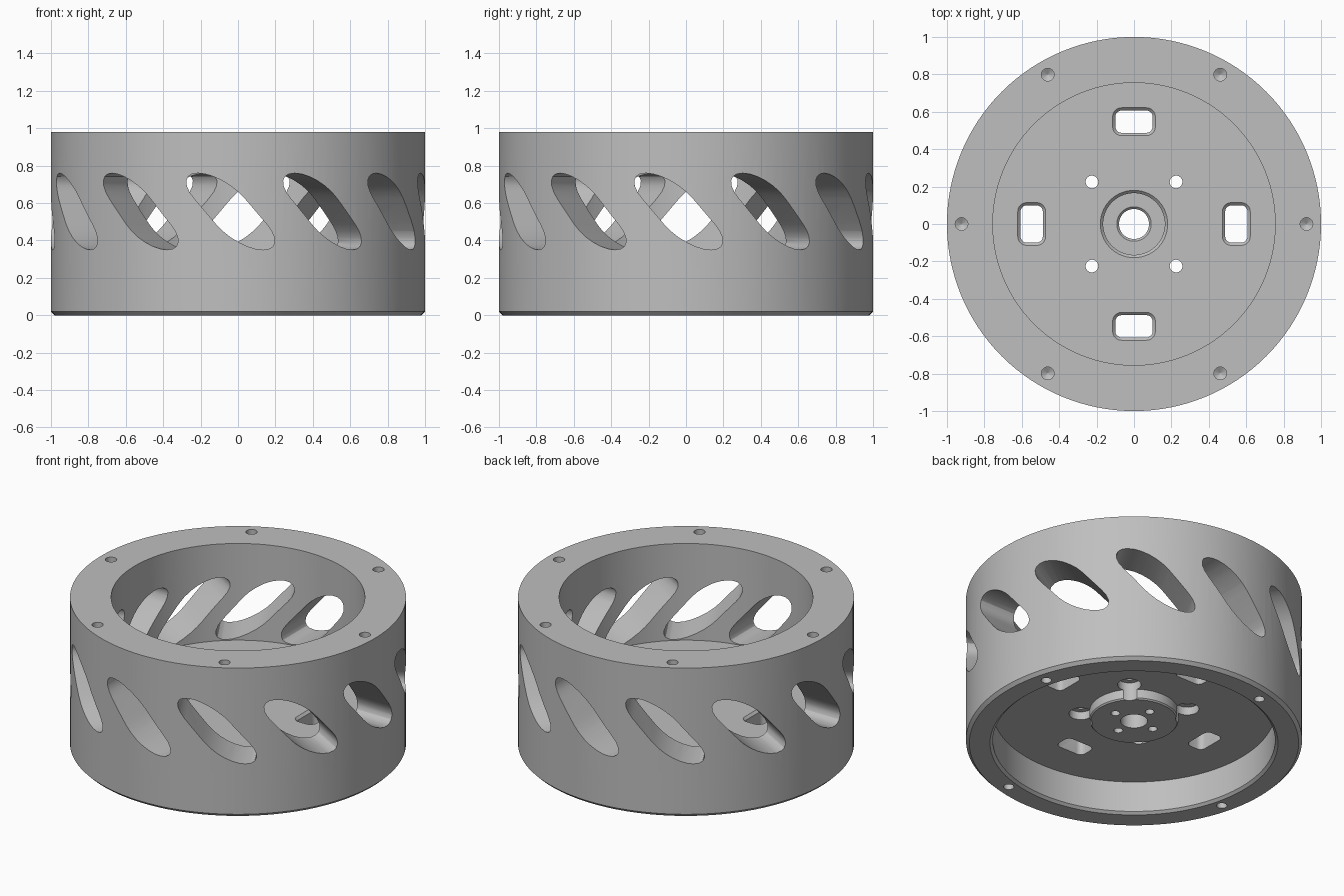
import bpy, bmesh, math
from mathutils import Matrix, Vector

if "Cube" in bpy.data.objects:
    bpy.data.objects.remove(bpy.data.objects["Cube"], do_unlink=True)

# One machined-grey material
grey = bpy.data.materials.new("machined_grey")
grey.use_nodes = True
COLOUR = (0.52, 0.52, 0.52, 1)
grey.diffuse_color = COLOUR
grey.node_tree.nodes["Principled BSDF"].inputs["Base Color"].default_value = COLOUR


def skin(bm, rings, closed=False, mat=Matrix()):
    """Bridge equal-length rings of points; cap the ends unless closed."""
    loops = [[bm.verts.new(mat @ Vector(p)) for p in ring] for ring in rings]
    n = len(loops[0])
    pairs = list(zip(loops, loops[1:]))
    if closed:
        pairs.append((loops[-1], loops[0]))
    else:
        bm.faces.new(loops[0][::-1])
        bm.faces.new(loops[-1])
    for a, b in pairs:
        for i in range(n):
            j = (i + 1) % n
            bm.faces.new((a[i], a[j], b[j], b[i]))


def circle(r, z, n=24):
    return [(r * math.cos(math.tau * i / n), r * math.sin(math.tau * i / n), z)
            for i in range(n)]


def rounded_rect(hx, hy, r, z, steps=5):
    pts = []
    for k, (sx, sy) in enumerate([(1, 1), (-1, 1), (-1, -1), (1, -1)]):
        for i in range(steps + 1):
            a = math.pi / 2 * (k + i / steps)
            pts.append((sx * (hx - r) + r * math.cos(a),
                        sy * (hy - r) + r * math.sin(a), z))
    return pts


def slanted_slot(y, steps=12):
    """Stadium outline leaned sideways, in the plane at depth y."""
    r, half, lean = 0.135, 0.07, 0.85
    pts = []
    for k, s in enumerate((1, -1)):
        for i in range(steps + 1):
            a = math.pi * (k + i / steps)
            z = s * half + r * math.sin(a)
            pts.append((r * math.cos(a) - lean * z - 0.04, y, z + 0.555))
    return pts


def spin(angle):
    return Matrix.Rotation(angle, 4, "Z")


def at(radius, angle):
    return spin(angle) @ Matrix.Translation((radius, 0, 0))


def make_object(name, bm):
    bmesh.ops.recalc_face_normals(bm, faces=bm.faces)
    mesh = bpy.data.meshes.new(name)
    bm.to_mesh(mesh)
    bm.free()
    mesh.materials.append(grey)
    obj = bpy.data.objects.new(name, mesh)
    bpy.context.collection.objects.link(obj)
    return obj


# Turned body: rim, web disc, hub boss, hub recess and centre bore
PROFILE = [(0.08, 0.15), (0.257, 0.15), (0.265, 0.158), (0.265, 0.217),
           (0.84, 0.217), (0.84, 0.015), (0.857, 0), (0.98, 0), (1, 0.02),
           (1, 0.98), (0.755, 0.98), (0.755, 0.345), (0.18, 0.345),
           (0.165, 0.33), (0.165, 0.27), (0.092, 0.27), (0.08, 0.258)]
bm = bmesh.new()
skin(bm, [circle(r, z, 128) for r, z in PROFILE], closed=True)
body = make_object("wheel_rim", bm)

# All openings gathered in one cutter
bm = bmesh.new()
for k in range(12):  # slanted windows through the wall
    skin(bm, [slanted_slot(-1.1), slanted_slot(-0.68)],
         mat=spin(math.tau * k / 12))
for k in range(4):
    quarter = math.pi / 2 * k
    # chamfered rectangular holes in the web
    skin(bm, [rounded_rect(0.06, 0.10, 0.035, 0.1),
              rounded_rect(0.06, 0.10, 0.035, 0.33),
              rounded_rect(0.09, 0.13, 0.065, 0.36)], mat=at(0.547, quarter))
    # bolt holes, counterbored from below
    skin(bm, [circle(0.07, 0.1), circle(0.07, 0.27),
              circle(0.034, 0.27), circle(0.034, 0.4)],
         mat=at(0.318, quarter + math.pi / 4))
    # blind holes under the hub
    skin(bm, [circle(0.027, 0.1), circle(0.027, 0.22)], mat=at(0.145, quarter))
    # blind holes under the rim
    skin(bm, [circle(0.031, -0.05), circle(0.031, 0.12), circle(0.002, 0.14)],
         mat=at(0.91, quarter + math.radians(15)))
for k in range(6):  # blind screw holes in the top of the rim
    skin(bm, [circle(0.034, 1.03), circle(0.034, 0.86), circle(0.002, 0.84)],
         mat=at(0.922, math.tau * k / 6))
cutter = make_object("opening_cutter", bm)
cutter.hide_render = True

# Cut the openings, then drop the helper
cut = body.modifiers.new("openings", "BOOLEAN")
cut.operation = "DIFFERENCE"
cut.solver = "EXACT"
cut.object = cutter
bpy.ops.object.select_all(action="DESELECT")
body.select_set(True)
bpy.context.view_layer.objects.active = body
bpy.ops.object.modifier_apply(modifier=cut.name)
bpy.data.objects.remove(cutter, do_unlink=True)
bpy.ops.object.shade_smooth_by_angle(angle=math.radians(30))
